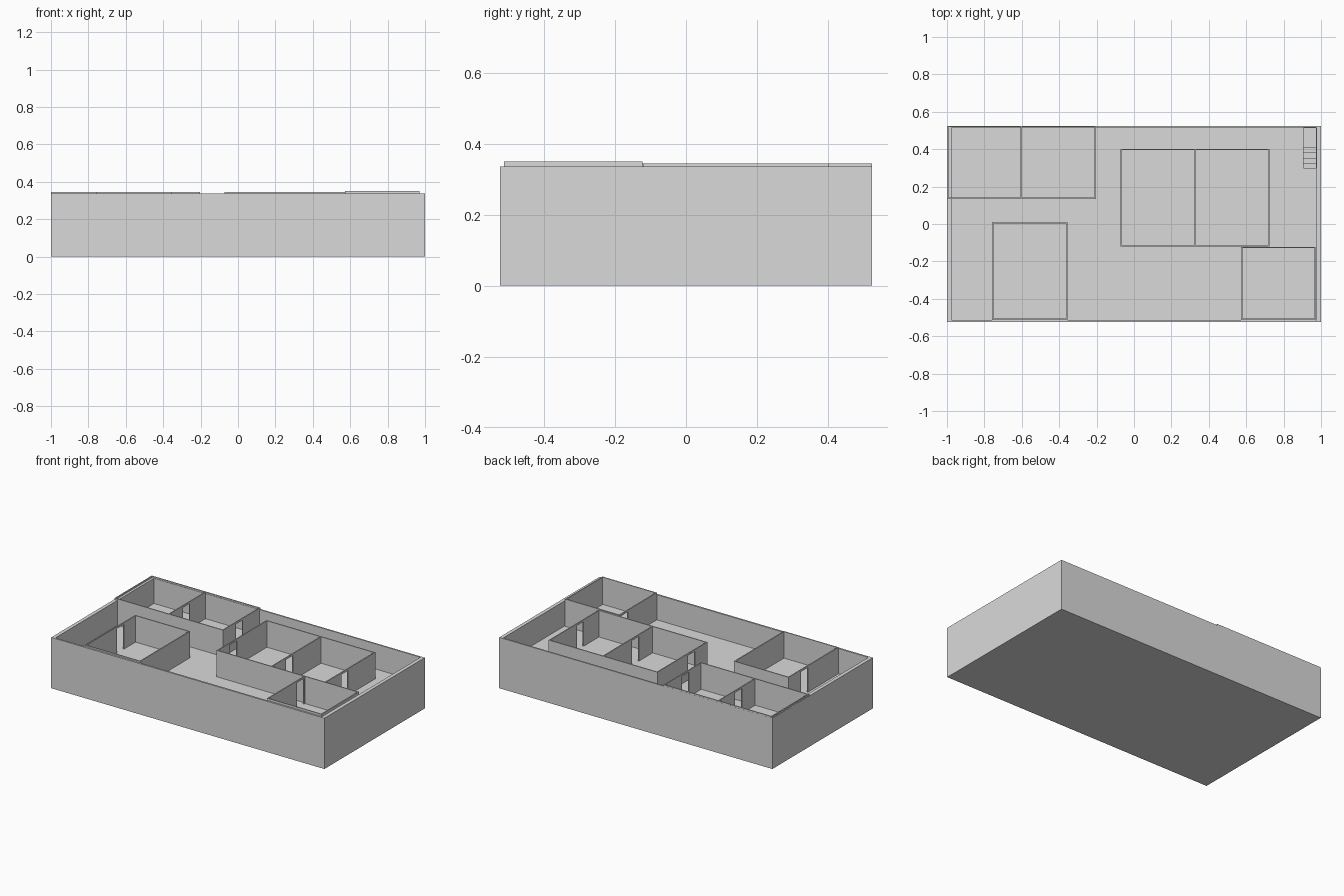
import bpy
import bmesh
from mathutils import Vector

if "Cube" in bpy.data.objects:
    bpy.data.objects.remove(bpy.data.objects["Cube"], do_unlink=True)

RIM, FLOOR, TOP = 0.336, 0.17, 0.345   # shell rim, floor level, partition top
THICK = 0.007                          # partition thickness
LINTEL = 0.012                         # height of the strip over a doorway

plaster = bpy.data.materials.new("light_grey_plaster")
plaster.use_nodes = True
grey = (0.7, 0.7, 0.7, 1)
plaster.diffuse_color = grey
plaster.node_tree.nodes["Principled BSDF"].inputs["Base Color"].default_value = grey


def prism(bm, points, depth):
    """Extrude a closed outline along the vector depth."""
    face = bm.faces.new([bm.verts.new(p) for p in points])
    side = bmesh.ops.extrude_face_region(bm, geom=[face], use_keep_orig=True)
    moved = [g for g in side["geom"] if isinstance(g, bmesh.types.BMVert)]
    bmesh.ops.translate(bm, verts=moved, vec=Vector(depth))


def box(bm, x0, x1, y0, y1, z0, z1):
    prism(bm, [(x0, y0, z0), (x1, y0, z0), (x1, y1, z0), (x0, y1, z0)], (0, 0, z1 - z0))


def make_object(name, bm):
    bmesh.ops.recalc_face_normals(bm, faces=bm.faces[:])
    mesh = bpy.data.meshes.new(name)
    bm.to_mesh(mesh)
    bm.free()
    mesh.materials.append(plaster)
    obj = bpy.data.objects.new(name, mesh)
    bpy.context.collection.objects.link(obj)
    return obj


def cut(target, cutter):
    mod = target.modifiers.new("cut", "BOOLEAN")
    mod.operation, mod.solver, mod.object = "DIFFERENCE", "EXACT", cutter
    bpy.context.view_layer.objects.active = target
    bpy.ops.object.modifier_apply(modifier=mod.name)
    bpy.data.objects.remove(cutter, do_unlink=True)


def wall(bm, axis, at, start, end, top=TOP, door=None):
    """Partition running along axis, centred on at, with an optional doorway."""
    low = FLOOR - 0.002
    outline = [(start, low)]
    if door:
        a, b = door
        outline += [(a, low), (a, top - LINTEL), (b, top - LINTEL), (b, low)]
    outline += [(end, low), (end, top), (start, top)]
    h = THICK / 2
    if axis == "x":
        prism(bm, [(u, at - h, z) for u, z in outline], (0, THICK, 0))
    else:
        prism(bm, [(at - h, u, z) for u, z in outline], (THICK, 0, 0))


def rooms(name, xs, y0, y1, doors, top=TOP):
    """Row of rooms: one cross wall per entry in xs, each with its doorway."""
    bm = bmesh.new()
    h = THICK / 2
    for y in (y0, y1):
        wall(bm, "x", y, xs[0] - h, xs[-1] + h, top)
    for x, door in zip(xs, doors):
        wall(bm, "y", x, y0 + h, y1 - h, top, door)
    return make_object(name, bm)


# Outer shell: solid block hollowed down to the floor
bm = bmesh.new()
box(bm, -1, 1, -0.525, 0.525, 0, RIM)
shell = make_object("outer_shell", bm)
bm = bmesh.new()
box(bm, -0.976, 0.976, -0.513, 0.515, FLOOR, RIM + 0.1)
cut(shell, make_object("hollow_cutter", bm))

# Stairwell sunk into the floor at the back corner
run, rise, steps, foot = 0.027, 0.022, 5, 0.30
outline = [(foot, FLOOR + 0.03)]
for i in range(steps):
    z = FLOOR - rise * (i + 1)
    y = foot + run * i
    if i == 0:
        outline.append((y, z))
    else:
        outline += [(y, z + rise), (y, z)]
outline += [(0.512, FLOOR - rise * steps), (0.512, FLOOR + 0.03)]
bm = bmesh.new()
prism(bm, [(0.905, y, z) for y, z in outline], (0.068, 0, 0))
cut(shell, make_object("stair_cutter", bm))

# Partitioned rooms
rooms("back_right_rooms", [-0.995, -0.602, -0.207], 0.138, 0.521,
      [None, (0.28, 0.35), (0.27, 0.34)])
rooms("front_right_room", [-0.755, -0.36], -0.509, 0.006,
      [(-0.19, -0.12), None])
rooms("middle_rooms", [-0.068, 0.328, 0.721], -0.118, 0.398,
      [(0.01, 0.08), (0.03, 0.10), (0.045, 0.115)])
rooms("front_left_room", [0.576, 0.968], -0.51, -0.126,
      [(-0.21, -0.14), None], 0.35)
